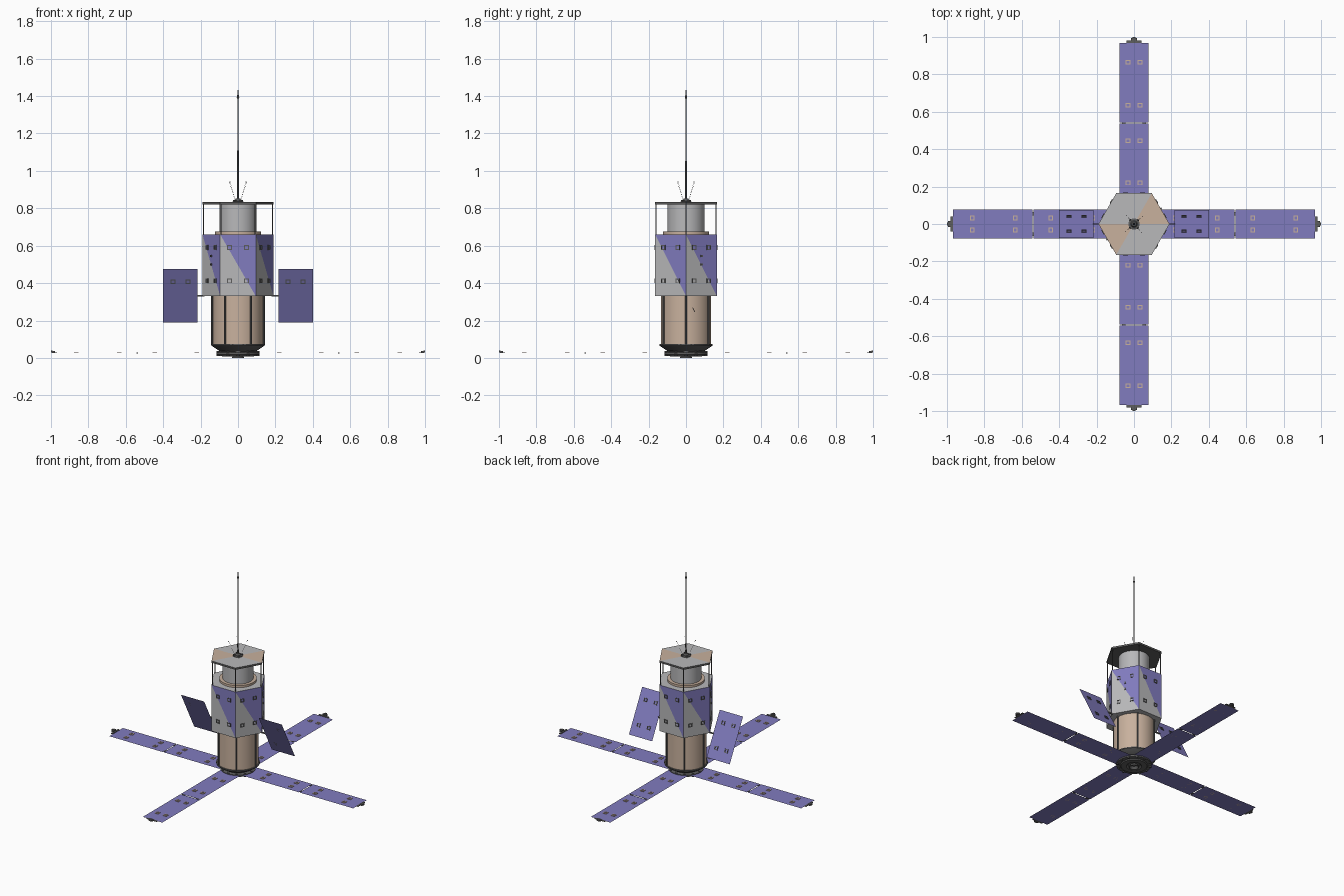
import bpy, bmesh
from math import pi, cos, sin, radians, atan2
from mathutils import Matrix, Vector

if "Cube" in bpy.data.objects:
    bpy.data.objects.remove(bpy.data.objects["Cube"])

def material(name, rgb):
    m = bpy.data.materials.new(name)
    m.diffuse_color = (*rgb, 1)
    m.use_nodes = True
    m.node_tree.nodes["Principled BSDF"].inputs["Base Color"].default_value = m.diffuse_color
    return m

PURPLE = material("solar_purple", (0.22, 0.20, 0.52))
TAN = material("foil_tan", (0.58, 0.44, 0.34))
DARK = material("dark_grey", (0.11, 0.11, 0.11))
LIGHT = material("light_grey", (0.48, 0.48, 0.49))
T, I = Matrix.Translation, Matrix.Identity(4)

def finish(name, bm, mats, smooth=False):
    me = bpy.data.meshes.new(name)
    bm.to_mesh(me)
    bm.free()
    ob = bpy.data.objects.new(name, me)
    bpy.context.collection.objects.link(ob)
    for m in mats:
        me.materials.append(m)
    if smooth:
        bpy.context.view_layer.objects.active = ob
        ob.select_set(True)
        bpy.ops.object.shade_smooth_by_angle(angle=radians(35))
        ob.select_set(False)
    return ob

def lathe(name, profile, segs, mat, places=(I,), start=0.0, smooth=False):
    """Revolve an (r, z) profile and repeat it at every placement matrix."""
    bm = bmesh.new()
    for M in places:
        rings = [[bm.verts.new(M @ Vector((r * cos(start + 2 * pi * k / segs),
                  r * sin(start + 2 * pi * k / segs), z))) for k in range(segs)]
                 for r, z in profile]
        for a, b in zip(rings, rings[1:]):
            for k in range(segs):
                j = (k + 1) % segs
                bm.faces.new((a[k], a[j], b[j], b[k]))
    bmesh.ops.remove_doubles(bm, verts=bm.verts, dist=1e-5)
    bmesh.ops.recalc_face_normals(bm, faces=bm.faces)
    return finish(name, bm, [mat], smooth)

def rod(r, z0, z1):
    return [(0, z0), (r, z0), (r, z1), (0, z1)]

def boxes(name, size, mat, places):
    bm = bmesh.new()
    for M in places:
        bmesh.ops.create_cube(bm, size=1, matrix=M @ Matrix.Diagonal((*size, 1)))
    return finish(name, bm, [mat])

def sheets(name, rects, mat, places):
    """Thin single-sided panels: (x0, x1, y0, y1) in each local frame."""
    bm = bmesh.new()
    for M in places:
        for x0, x1, y0, y1 in rects:
            bm.faces.new([bm.verts.new(M @ Vector((x, y, 0))) for x, y in
                          ((x0, y0), (x1, y0), (x1, y1), (x0, y1))])
    return finish(name, bm, [mat])

def spin(n, M=I, offset=0.0):
    return [Matrix.Rotation(offset + 2 * pi * k / n, 4, 'Z') @ M for k in range(n)]

CLIP = [(0.011, 0), (0.011, 0.004), (0.018, 0.004), (0.018, 0), (0.011, 0)]
def clips(name, spots, places, mat):
    lathe(name, CLIP, 4, mat, [M @ T((x, y, 0)) for M in places for x, y in spots], pi / 4)

# Base: stepped engine ring, flange and flared collar
lathe("base_ring", [(0, 0.018), (0.04, 0.018), (0.05, 0.008), (0.085, 0.008), (0.09, 0.015),
      (0.115, 0.017), (0.115, 0.03), (0.085, 0.034), (0.1, 0.038), (0.137, 0.062),
      (0.142, 0.066), (0.142, 0.074), (0, 0.074)], 32, DARK, smooth=True)
lathe("base_nozzle", [(0, 0.018), (0.018, 0.018), (0.03, 0), (0.033, 0), (0.022, 0.02)],
      24, DARK, smooth=True)
lathe("base_bolts", rod(0.007, 0.01, 0.036), 8, DARK, spin(12, T((0.107, 0, 0))))

# Lower body with vertical rods
lathe("lower_body", rod(0.134, 0.072, 0.335), 48, TAN, smooth=True)
lathe("lower_body_rods", rod(0.005, 0.07, 0.335), 8, DARK, spin(6, T((0.139, 0, 0))))

# Hexagonal bus, each side half panel and half bare along the diagonal
R, Z0, Z1 = 0.19, 0.33, 0.66
bm = bmesh.new()
lo, hi = [[bm.verts.new((R * cos(k * pi / 3), R * sin(k * pi / 3), z)) for k in range(6)]
          for z in (Z0, Z1)]
for k in range(6):
    j = (k + 1) % 6
    bm.faces.new((lo[k], lo[j], hi[k]))
    bm.faces.new((lo[j], hi[j], hi[k])).material_index = 1
bm.faces.new(hi)
bm.faces.new(lo[::-1])
finish("hex_bus", bm, [LIGHT, PURPLE])

# Panel clips on the six bus sides
side = T((R * cos(pi / 6), 0, 0.5)) @ Matrix(((0, 0, 1, 0), (1, 0, 0, 0), (0, 1, 0, 0), (0, 0, 0, 1)))
clips("bus_panel_clips", [(x, y) for x in (-0.045, 0.045) for y in (-0.088, 0.09)],
      spin(6, side, pi / 6), DARK)
boxes("bus_side_studs", (0.01, 0.012, 0.008), DARK,
      [M @ T((0, y, 0.002)) for M in spin(2, side, pi / 6) for y in (0.0, 0.045)])

# Upper drum, collar, corner posts and hexagonal top deck
lathe("upper_drum", rod(0.1, 0.655, 0.825), 48, LIGHT, smooth=True)
lathe("drum_collar", [(0.1, 0.66), (0.122, 0.66), (0.122, 0.675), (0.1, 0.675)], 48, TAN, smooth=True)
lathe("deck_posts", rod(0.003, 0.655, 0.825), 8, DARK, spin(6, T((0.184, 0, 0))))
deck = lathe("top_deck", rod(R, 0.82, 0.833), 6, DARK)
deck.data.materials.append(LIGHT)
deck.data.materials.append(TAN)
for f in deck.data.polygons:
    if f.normal.z > 0.9:
        f.material_index = 2 if f.center.x > 0.08 and f.center.y > 0 or \
            (f.center.x < -0.05 and f.center.y < -0.03) else 1

# Central mast with stepped foot and pointed tip
lathe("mast_foot", [(0, 0.83), (0.03, 0.83), (0.03, 0.837), (0.018, 0.84), (0.012, 0.852),
      (0, 0.852)], 16, DARK, smooth=True)
boxes("mast_foot_lugs", (0.014, 0.012, 0.012), DARK, spin(4, T((0.026, 0, 0.838)), pi / 4))
lathe("mast", [(0, 0.84), (0.005, 0.84), (0.003, 1.385), (0.007, 1.39), (0.002, 1.415),
      (0.002, 1.432), (0, 1.432)], 10, DARK, smooth=True)

# Hair-thin whisker aerials around the mast, with bead tips
whiskers, beads = [], []
for a in spin(4, I, radians(42)):
    tip, root = a @ Vector((0.062, 0, 0.94)), a @ Vector((0.02, 0, 0.84))
    d = tip - root
    whiskers.append(T(root) @ d.to_track_quat('Z', 'Y').to_matrix().to_4x4())
    beads.append(T(tip))
lathe("whiskers", rod(0.0006, 0, d.length), 4, DARK, whiskers)
lathe("whisker_tips", [(0, -0.003), (0.003, 0), (0, 0.003)], 6, DARK, beads)

# Four long deployed solar wings, each in two leaves
wings = spin(4, T((0, 0, 0.026)))
sheets("solar_wings", [(0.09, 0.536, -0.077, 0.077), (0.542, 0.968, -0.077, 0.077)], PURPLE, wings)
clips("wing_clips", [(x, y) for x in (0.22, 0.445, 0.635, 0.865) for y in (-0.032, 0.032)],
      wings, TAN)
boxes("wing_hinges", (0.01, 0.02, 0.004), DARK,
      [M @ T((0.539, y, 0)) for M in wings for y in (-0.055, 0.055)])
boxes("wing_tip_brackets", (0.014, 0.08, 0.004), DARK, [M @ T((0.974, 0, 0.002)) for M in wings])
boxes("wing_tip_blocks", (0.016, 0.03, 0.012), DARK, [M @ T((0.986, 0, 0.006)) for M in wings])
boxes("wing_tip_knobs", (0.008, 0.016, 0.012), DARK, [M @ T((0.996, 0, 0.008)) for M in wings])

# Two tilted side panels, upper edge toward the front, on short arms
tilt = atan2(0.285, 0.15)
panels = [T((s * 0.308, 0, 0.332)) @ Matrix.Rotation(-tilt, 4, 'X') for s in (-1, 1)]
sheets("side_panels", [(-0.092, 0.092, -0.161, 0.161)], PURPLE, panels)
clips("side_panel_clips", [(x, y) for x in (-0.04, 0.04) for y in (-0.085, 0.085)], panels, DARK)
boxes("side_panel_arms", (0.04, 0.008, 0.008), DARK, [T((s * 0.2, 0, 0.333)) for s in (-1, 1)])
